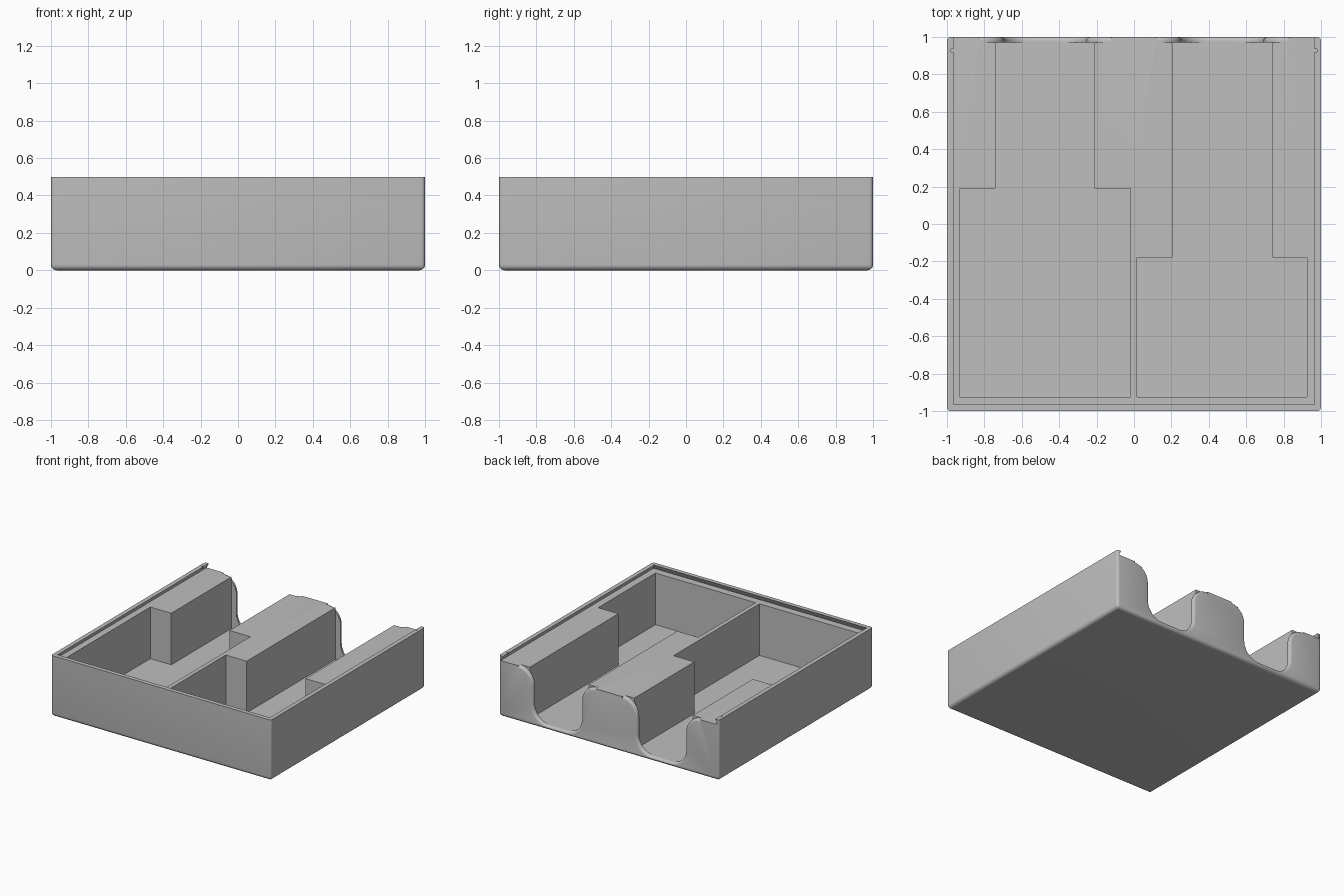
import bpy, bmesh, math

if "Cube" in bpy.data.objects:
    bpy.data.objects.remove(bpy.data.objects["Cube"])

FLOOR, LEDGE, TOP = 0.036, 0.46, 0.5

grey = bpy.data.materials.new("plain grey")
grey.diffuse_color = (0.52, 0.52, 0.52, 1)
grey.use_nodes = True
grey.node_tree.nodes["Principled BSDF"].inputs["Base Color"].default_value = grey.diffuse_color


def loft(name, layers):
    """Closed solid through rings that share the same point count."""
    bm = bmesh.new()
    rings = [[bm.verts.new(p) for p in ring] for ring in layers]
    n = len(rings[0])
    for a, b in zip(rings, rings[1:]):
        for i in range(n):
            j = (i + 1) % n
            bm.faces.new((a[i], a[j], b[j], b[i]))
    bm.faces.new(rings[0][::-1])
    bm.faces.new(rings[-1])
    bmesh.ops.recalc_face_normals(bm, faces=bm.faces)
    mesh = bpy.data.meshes.new(name)
    bm.to_mesh(mesh)
    bm.free()
    ob = bpy.data.objects.new(name, mesh)
    bpy.context.collection.objects.link(ob)
    mesh.materials.append(grey)
    return ob


def cut(target, cutter):
    mod = target.modifiers.new("cut", 'BOOLEAN')
    mod.operation, mod.solver, mod.object = 'DIFFERENCE', 'EXACT', cutter
    cutter.hide_render = True
    bpy.context.view_layer.objects.active = target
    bpy.ops.object.modifier_apply(modifier=mod.name)
    bpy.data.objects.remove(cutter)


def arc(cx, cz, r, a0, a1, n=10):
    return [(cx + r * math.cos(math.radians(a0 + (a1 - a0) * i / n)),
             cz + r * math.sin(math.radians(a0 + (a1 - a0) * i / n)))
            for i in range(n + 1)]


def rounded_square(half, r, z):
    c = half - r
    pts = []
    for k, (sx, sy) in enumerate(((1, 1), (-1, 1), (-1, -1), (1, -1))):
        pts += arc(sx * c, sy * c, r, 90 * k, 90 * k + 90, 4)
    return [(x, y, z) for x, y in pts]


# Tray body with a rounded lower edge
R = 0.03
layers = []
for i in range(6):
    a = math.radians(90 * i / 5)
    inset = R * (1 - math.sin(a))
    layers.append(rounded_square(1 - inset, max(0.02 - inset, 0.004),
                                 R * (1 - math.cos(a))))
layers.append(rounded_square(1, 0.02, TOP))
tray = loft("tray", layers)


# Undercut channel for a sliding lid, open at the back
def channel(w, z):
    return [(-w, -w, z), (w, -w, z), (w, 1.05, z), (-w, 1.05, z)]


cut(tray, loft("lid_channel", [channel(0.985, LEDGE), channel(0.965, TOP),
                               channel(0.965, 0.6)]))

# Small catch notches near the back of the rim
for s in (-1, 1):
    ring = [(s * 0.95, 0.92), (s * 0.978, 0.92), (s * 0.978, 0.936), (s * 0.95, 0.936)]
    cut(tray, loft("catch_notch", [[(x, y, z) for x, y in ring]
                                   for z in (LEDGE + 0.005, 0.55)]))


# Wide pocket with a narrow neck running to the back plate
def pocket(x0, x1, n0, n1, step):
    ring = [(x0, -0.925), (x1, -0.925), (x1, step), (n1, step),
            (n1, 0.971), (n0, 0.971), (n0, step), (x0, step)]
    return loft("pocket", [[(x, y, z) for x, y in ring] for z in (FLOOR, 0.6)])


# Curved opening in the back plate, flaring into a rounded outer edge
def back_opening(cx):
    half, r, base, flare = 0.22, 0.135, FLOOR + 0.002, 0.02
    rings = []
    for y in (0.97, 0.98, 0.988, 0.994, 0.998, 1.0, 1.02):
        d = min(max(y - 0.98, 0), flare)
        o = flare - math.sqrt(flare ** 2 - d ** 2)
        side = arc(half - r, base + r, r + o, -90, 0)
        side += arc(half + r, LEDGE - r, r - o, 180, 90)
        side.append((half + r, 0.6))
        ring = side + [(-x, z) for x, z in reversed(side)]
        rings.append([(cx + x, y, z) for x, z in ring])
    return loft("back_opening", rings)


for x0, x1, n0, n1, step in ((-0.93, -0.02, -0.74, -0.21, 0.19),
                             (0.015, 0.925, 0.205, 0.74, -0.18)):
    cut(tray, pocket(x0, x1, n0, n1, step))
    cut(tray, back_opening((n0 + n1) / 2))

# Smooth the curves, keep the corners crisp
bpy.ops.object.select_all(action='DESELECT')
tray.select_set(True)
bpy.context.view_layer.objects.active = tray
bpy.ops.object.shade_smooth_by_angle(angle=math.radians(30))
